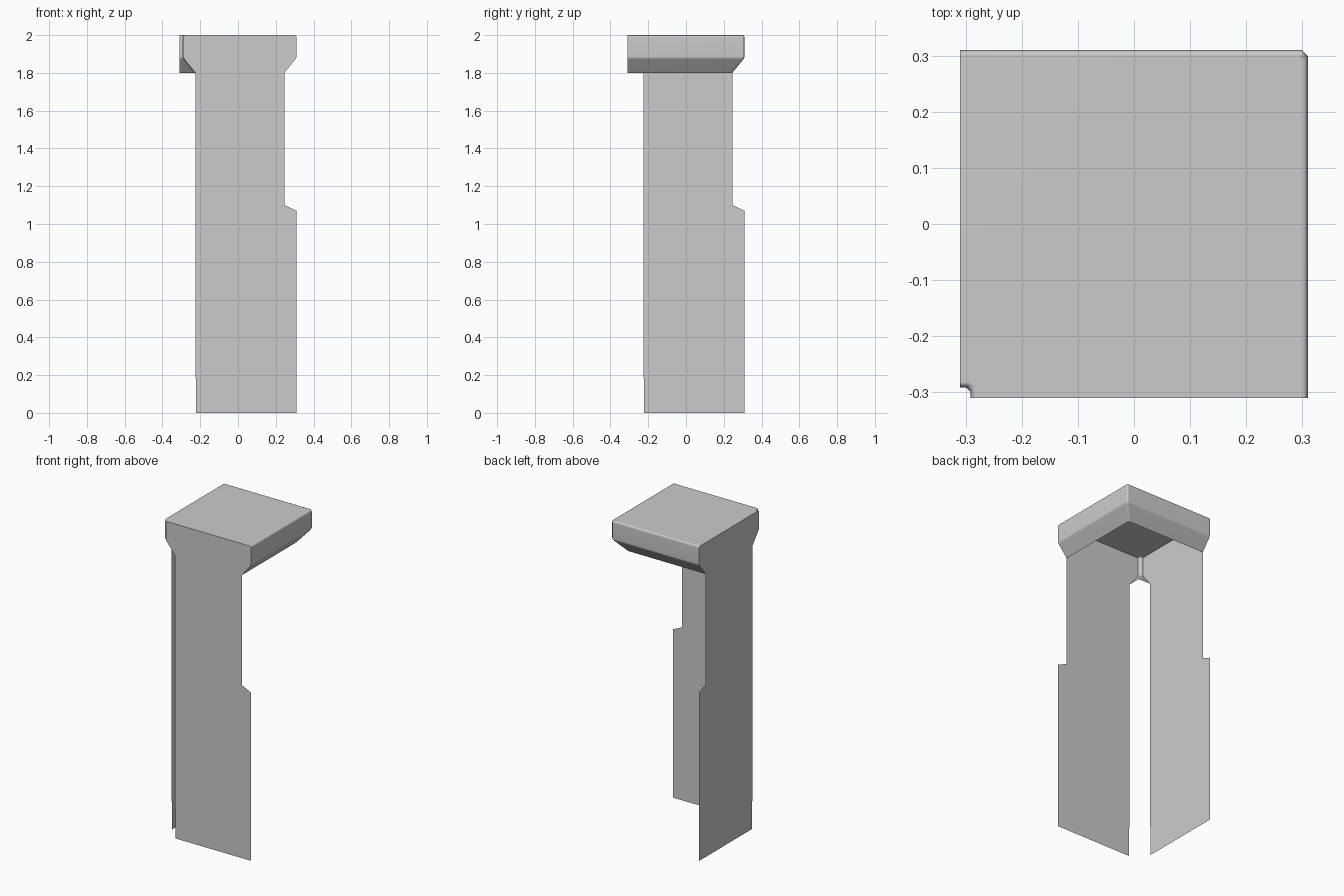
import bpy, bmesh, math

if "Cube" in bpy.data.objects:
    bpy.data.objects.remove(bpy.data.objects["Cube"])

EDGE = -0.31            # plane of the two flat outer panels
OUTER, NOTCH = 0.31, -0.291
# moulding profile: (inset, height)
PROFILE = [(0.065, 1.80), (0.006, 1.873), (0.0, 1.886), (0.0, 1.988), (0.003, 1.997), (0.009, 2.0)]


def corner_path(k, c):
    """Plan line running along the back, round a chamfered corner, then forward."""
    return [(EDGE, k), (k - c, k), (k, k - c), (k, EDGE)]


def finish(name, bm):
    bmesh.ops.remove_doubles(bm, verts=bm.verts, dist=1e-5)
    mesh = bpy.data.meshes.new(name)
    bm.to_mesh(mesh)
    bm.free()
    ob = bpy.data.objects.new(name, mesh)
    bpy.context.collection.objects.link(ob)
    return ob


def sweep(bm, rings, flip):
    rows = [[bm.verts.new(p) for p in ring] for ring in rings]
    for a, b in zip(rows, rows[1:]):
        for i in range(len(a) - 1):
            quad = [a[i], a[i + 1], b[i + 1], b[i]]
            bm.faces.new(quad[::-1] if flip else quad)
    return rows[-1]


# Cap: outer moulding, inner notch moulding and the flat top
bm = bmesh.new()
outer = [[(x, y, z) for x, y in corner_path(OUTER - d, 0.011)] for d, z in PROFILE]
notch = [[(x, y, z) for x, y in corner_path(NOTCH + d, 0.008)] for d, z in PROFILE]
top_outer = sweep(bm, outer, True)
top_notch = sweep(bm, notch, False)
bm.faces.new(top_notch + top_outer[::-1])
cap = finish("pillar_cap", bm)

bpy.context.view_layer.objects.active = cap
cap.select_set(True)
bpy.ops.object.shade_smooth_by_angle(angle=math.radians(50))
weighted = cap.modifiers.new("even_shading", 'WEIGHTED_NORMAL')
weighted.keep_sharp = True

# Panels: one open sheet outline, used for the front and swapped for the left
outline = [(-0.222, 0), (OUTER, 0), (OUTER, 1.07), (OUTER - 0.065, 1.10)]
outline += [(OUTER - d, z) for d, z in PROFILE]
outline += [(NOTCH + d, z) for d, z in reversed(PROFILE)]
outline += [(NOTCH + 0.065, 0.20), (-0.222, 0.17)]

for name, left in (("front_panel", False), ("left_panel", True)):
    bm = bmesh.new()
    verts = [bm.verts.new((EDGE, u, z) if left else (u, EDGE, z)) for u, z in outline]
    bm.faces.new(verts[::-1] if left else verts)
    finish(name, bm)
